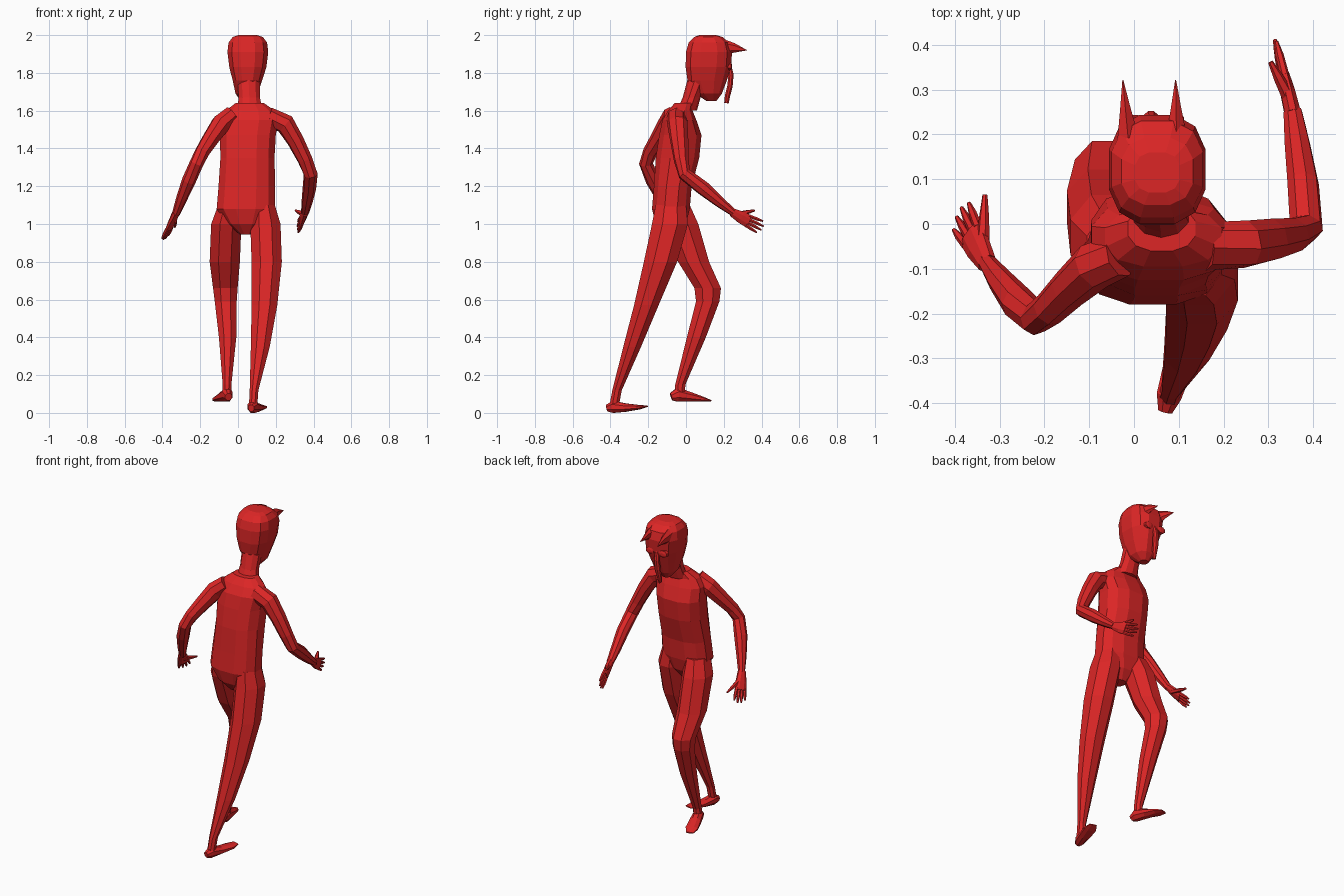
import bpy, bmesh, math
from mathutils import Vector

red = bpy.data.materials.new("red")
red.diffuse_color = (0.72, 0.019, 0.019, 1)


def tube(name, pts, ref=(0, 1, 0), sides=8, flat=False, power=2.0):
    """Loft rings (x, y, z, half width, half depth) along a path."""
    bm = bmesh.new()
    ref = Vector(ref)
    c = [Vector(p[:3]) for p in pts]
    rings = []
    for i, p in enumerate(pts):
        t = Vector((0, 0, 1))
        if not flat:
            t = (c[min(i + 1, len(c) - 1)] - c[max(i - 1, 0)]).normalized()
        u = t.cross(ref).normalized()
        v = u.cross(t)
        ring = []
        for k in range(sides):
            a = 2 * math.pi * (k + 0.5) / sides
            ca, sa = math.cos(a), math.sin(a)
            e = 2 / power
            grow = 1 / math.cos(math.pi / sides) ** e
            du = math.copysign(abs(ca) ** e, ca) * p[3] * grow
            dv = math.copysign(abs(sa) ** e, sa) * p[4] * grow
            ring.append(bm.verts.new(c[i] + u * du + v * dv))
        rings.append(ring)
    for a, b in zip(rings, rings[1:]):
        for k in range(sides):
            j = (k + 1) % sides
            bm.faces.new((a[k], a[j], b[j], b[k]))
    bm.faces.new(rings[0])
    bm.faces.new(rings[-1])
    bmesh.ops.recalc_face_normals(bm, faces=bm.faces)
    me = bpy.data.meshes.new(name)
    bm.to_mesh(me)
    bm.free()
    me.materials.append(red)
    ob = bpy.data.objects.new(name, me)
    bpy.context.collection.objects.link(ob)
    return ob


def hand(name, wrist, palm, tip, spread, thumb_a, thumb_b):
    """Palm, four spread fingers and a thumb."""
    w, p, t, s = map(Vector, (wrist, palm, tip, spread))
    s.normalize()
    n = (p - w).cross(s).normalized()
    mid = w.lerp(p, 0.55)
    tube(name + "_palm", [(*w, .018, .022), (*mid, .016, .032), (*p, .012, .034)], ref=s)
    for i, length in enumerate((.8, 1.0, 1.05, .9)):
        k = i - 1.5
        a = p + s * k * .017 - (p - w) * .08
        b = a + (t - p) * length + s * k * .006
        m = a.lerp(b, .6)
        tube(f"{name}_finger_{i + 1}", [(*a, .009, .009), (*m, .008, .008), (*b, .004, .004)],
             ref=n, sides=6)
    a, b = Vector(thumb_a), Vector(thumb_b)
    tube(name + "_thumb", [(*a, .014, .014), (*a.lerp(b, .6), .010, .010), (*b, .005, .005)],
         ref=s + n * .5, sides=6)


# torso
tube("torso", [
    (.045, -.08, .945, .035, .04), (.042, -.08, 1.00, .10, .08),
    (.042, -.08, 1.08, .155, .10), (.047, -.07, 1.20, .15, .10),
    (.05, -.045, 1.35, .143, .115), (.052, -.03, 1.47, .148, .112),
    (.06, -.035, 1.55, .155, .09), (.065, -.03, 1.60, .13, .065),
    (.062, -.01, 1.64, .075, .05)], sides=12, flat=True, power=2.4)

# neck and head
tube("neck", [(.062, .005, 1.60, .068, .05), (.06, .03, 1.67, .056, .045),
              (.055, .07, 1.78, .06, .055)], flat=True, sides=10)
tube("head", [
    (.04, .135, 1.65, .025, .025), (.045, .12, 1.69, .058, .07),
    (.05, .112, 1.76, .078, .104), (.052, .118, 1.83, .098, .12),
    (.052, .122, 1.91, .108, .122), (.052, .122, 1.96, .102, .108),
    (.052, .118, 1.99, .08, .075), (.052, .115, 2.0, .05, .045)],
    sides=12, flat=True, power=2.6)

# face: horns, eyes, long drooping nose
for side, bx, tx in (("left", -.013, -.025), ("right", .095, .093)):
    tube(side + "_horn", [(bx, .19, 1.935, .024, .04), ((bx + tx) / 2, .255, 1.932, .012, .022),
                          (tx, .322, 1.92, .001, .001)], ref=(0, 0, 1), sides=6)
    ex = -.005 if side == "left" else .085
    tube(side + "_eye", [(ex, .22, 1.835, .027, .02), (ex, .239, 1.835, .027, .02),
                         (ex, .244, 1.835, .012, .008)], ref=(0, 0, 1))
tube("nose", [(.04, .225, 1.85, .012, .012), (.038, .238, 1.79, .016, .014),
              (.035, .233, 1.73, .018, .014), (.032, .22, 1.68, .014, .014),
              (.03, .214, 1.64, .008, .012)])

# arms
tube("right_arm", [
    (.16, -.05, 1.565, .05, .05), (.25, -.045, 1.53, .05, .05),
    (.305, -.035, 1.44, .045, .042), (.355, -.025, 1.34, .037, .037),
    (.385, -.008, 1.265, .033, .035), (.378, .09, 1.19, .036, .033),
    (.365, .18, 1.115, .027, .027), (.355, .25, 1.06, .018, .02)], ref=(1, .2, .1))
tube("left_arm", [
    (-.03, -.07, 1.575, .05, .045), (-.09, -.095, 1.53, .05, .05),
    (-.145, -.145, 1.45, .042, .042), (-.19, -.19, 1.38, .036, .036),
    (-.22, -.212, 1.32, .034, .034), (-.26, -.175, 1.23, .036, .034),
    (-.30, -.125, 1.13, .027, .027), (-.328, -.085, 1.055, .018, .02)], ref=(1, -.5, 0))

# hands
hand("right_hand", (.355, .245, 1.062), (.335, .33, 1.015), (.314, .41, .975), (0, .35, .9),
     (.35, .275, 1.05), (.305, .362, 1.072))
hand("left_hand", (-.328, -.088, 1.06), (-.365, -.022, .975), (-.393, .03, .915), (.5, .75, .3),
     (-.338, -.06, 1.02), (-.333, .065, .985))

# legs
tube("right_leg", [
    (.135, -.08, 1.10, .06, .08), (.145, -.085, 1.0, .08, .095),
    (.152, -.135, .80, .08, .088), (.14, -.21, .57, .068, .065),
    (.118, -.285, .35, .05, .047), (.085, -.365, .12, .023, .025),
    (.08, -.38, .04, .022, .025)], flat=True)
tube("left_leg", [
    (-.045, -.06, 1.10, .06, .08), (-.062, -.03, 1.0, .08, .095),
    (-.07, .04, .80, .08, .082), (-.067, .115, .66, .065, .07),
    (-.065, .115, .59, .058, .062), (-.055, .055, .40, .046, .05),
    (-.058, -.03, .15, .023, .027), (-.06, -.035, .09, .024, .027)], flat=True)

# feet
tube("right_foot", [
    (.07, -.418, .025, .016, .018), (.078, -.385, .032, .028, .032),
    (.098, -.32, .028, .033, .022), (.118, -.25, .03, .036, .012),
    (.13, -.207, .035, .022, .004)], ref=(0, 0, 1))
tube("left_foot", [
    (-.05, -.078, .085, .018, .02), (-.056, -.045, .097, .028, .037),
    (-.078, .02, .085, .033, .025), (-.1, .085, .073, .036, .013),
    (-.115, .128, .065, .022, .004)], ref=(0, 0, 1))
